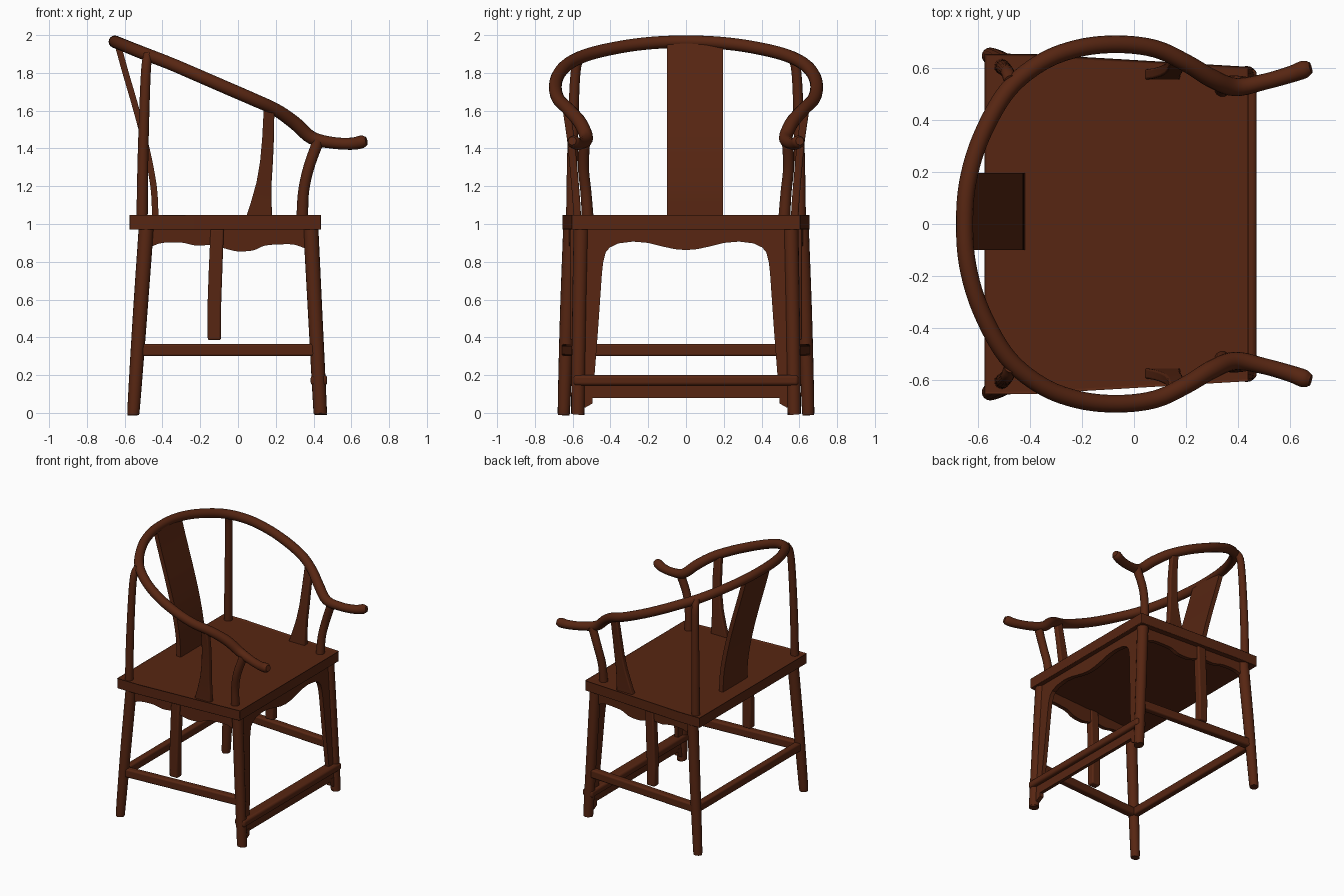
import bpy, bmesh, math
from mathutils import Vector

if "Cube" in bpy.data.objects:
    bpy.data.objects.remove(bpy.data.objects["Cube"])

wood = bpy.data.materials.new("red brown wood")
wood.diffuse_color = (0.095, 0.019, 0.006, 1)
wood.use_nodes = True
wood.node_tree.nodes["Principled BSDF"].inputs["Base Color"].default_value = wood.diffuse_color


def finish(name, bm, bevel=0):
    bmesh.ops.recalc_face_normals(bm, faces=bm.faces)
    me = bpy.data.meshes.new(name)
    bm.to_mesh(me)
    bm.free()
    me.materials.append(wood)
    ob = bpy.data.objects.new(name, me)
    bpy.context.collection.objects.link(ob)
    me.shade_smooth()
    me.set_sharp_from_angle(angle=math.radians(35))
    if bevel:
        m = ob.modifiers.new("bevel", 'BEVEL')
        m.width, m.segments, m.limit_method = bevel, 3, 'ANGLE'
    return ob


def spline(pts, n):
    """Catmull-Rom samples through the points."""
    p = [Vector(q) for q in pts]
    p = [2 * p[0] - p[1]] + p + [2 * p[-1] - p[-2]]
    out = []
    for i in range(1, len(p) - 2):
        a, b, c, d = p[i - 1:i + 3]
        for k in range(n):
            t = k / n
            out.append(0.5 * (2 * b + (c - a) * t + (2 * a - 5 * b + 4 * c - d) * t * t
                              + (3 * b - a - 3 * c + d) * t ** 3))
    return out + [p[-2]]


def tube(name, pts, n=5, sides=16):
    """Round bar through (x, y, z, radius) points."""
    s = spline(pts, n)
    bm = bmesh.new()
    rings = []
    for i, q in enumerate(s):
        d = (s[min(i + 1, len(s) - 1)] - s[max(i - 1, 0)]).to_3d().normalized()
        ref = Vector((0, 0, 1)) if abs(d.z) < 0.8 else Vector((0, 1, 0))
        u = d.cross(ref).normalized()
        v = d.cross(u)
        rings.append([bm.verts.new(q.to_3d() + q[3] * (u * math.cos(a) + v * math.sin(a)))
                      for a in (2 * math.pi * k / sides for k in range(sides))])
    for r0, r1 in zip(rings, rings[1:]):
        for k in range(sides):
            j = (k + 1) % sides
            bm.faces.new((r0[k], r0[j], r1[j], r1[k]))
    bm.faces.new(rings[0])
    bm.faces.new(rings[-1])
    return finish(name, bm)


def strip(name, sections, bevel=0):
    """Solid lofted through four-cornered sections."""
    bm = bmesh.new()
    rows = [[bm.verts.new(c) for c in sec] for sec in sections]
    for a, b in zip(rows, rows[1:]):
        for k in range(4):
            j = (k + 1) % 4
            bm.faces.new((a[k], a[j], b[j], b[k]))
    bm.faces.new(rows[0])
    bm.faces.new(rows[-1])
    return finish(name, bm, bevel)


# Horseshoe top rail ending in the two hand grips
half = [(-0.64, 0.16, 1.96, .033), (-0.59, 0.33, 1.94, .033), (-0.49, 0.51, 1.9, .034),
        (-0.36, 0.62, 1.85, .034), (-0.22, 0.675, 1.79, .034), (-0.07, 0.692, 1.725, .034),
        (0.08, 0.675, 1.66, .034), (0.2, 0.62, 1.605, .034), (0.3, 0.56, 1.535, .036),
        (0.39, 0.527, 1.457, .035), (0.5, 0.547, 1.43, .031), (0.6, 0.575, 1.425, .032),
        (0.655, 0.595, 1.435, .034), (0.68, 0.602, 1.44, .022)]
tube("top_rail", [(x, -y, z, r) for x, y, z, r in reversed(half)]
     + [(-0.652, 0, 1.965, .033)] + half, 5)

# Seat slab, wider at the back, with a shallow recessed panel
bm = bmesh.new()
plan = [(-0.575, -0.655), (-0.4, -0.655), (0.44, -0.605), (0.44, 0.605), (-0.4, 0.655), (-0.575, 0.655)]
lo = [bm.verts.new((x, y, 0.97)) for x, y in plan]
hi = [bm.verts.new((x, y, 1.048)) for x, y in plan]
bm.faces.new(lo)
top = bm.faces.new(hi)
for k in range(6):
    j = (k + 1) % 6
    bm.faces.new((lo[k], lo[j], hi[j], hi[k]))
bmesh.ops.inset_region(bm, faces=[top], thickness=0.12, depth=0)
bmesh.ops.inset_region(bm, faces=[top], thickness=0.006, depth=0)
for v in top.verts:
    v.co.z -= 0.008
finish("seat", bm, 0.018)

# Curved back splat
spine = spline([(-0.437, 1.03, 0), (-0.447, 1.2, 0), (-0.485, 1.4, 0), (-0.537, 1.6, 0),
                (-0.595, 1.8, 0), (-0.638, 1.955, 0)], 4)
strip("back_splat", [[(x - .017, -0.1, z), (x + .017, -0.1, z), (x + .017, 0.197, z),
                      (x - .017, 0.197, z)] for x, z, _ in spine])

for s, side in ((-1, "right"), (1, "left")):
    # Legs and rear posts
    tube(side + "_back_leg", [(-0.485, s * .61, .99, .04), (-0.52, s * .63, .5, .038),
                              (-0.552, s * .646, .03, .033), (-0.553, s * .647, 0.005, .027)])
    tube(side + "_front_leg", [(0.385, s * .555, .99, .04), (0.41, s * .565, .5, .038),
                               (0.434, s * .572, .03, .036), (0.435, s * .572, 0.015, .032)])
    tube(side + "_back_post", [(-0.508, s * .605, 1.03, .03), (-0.502, s * .6, 1.4, .028),
                               (-0.488, s * .585, 1.8, .026), (-0.475, s * .55, 1.9, .024)])
    # Bowed front arm post
    tube(side + "_arm_post", [(0.34, s * .52, 1.03, .031), (0.347, s * .53, 1.17, .029),
                              (0.375, s * .543, 1.3, .029), (0.425, s * .538, 1.44, .03)])
    # Tapered flat arm support
    strip(side + "_arm_support",
          [[(a, s * y - .02, z), (b, s * y - .02, z), (b, s * y + .02, z), (a, s * y + .02, z)]
           for a, b, y, z in ((.04, .18, .575, 1.03), (.07, .178, .58, 1.12), (.098, .178, .588, 1.22),
                              (.117, .185, .598, 1.33), (.128, .19, .61, 1.45), (.137, .193, .635, 1.62))],
          0.008)
    # Hanging strut in the middle of the side
    strip(side + "_side_strut",
          [[(a, s * .585 - .028, z), (b, s * .585 - .028, z), (b, s * .585 + .028, z), (a, s * .585 + .028, z)]
           for a, b, z in ((-.16, -.09, .385), (-.162, -.09, .55), (-.155, -.083, .75), (-.145, -.075, .975))],
          0.01)
    # Wavy side apron
    wave = spline([(-.46, .88, 0), (-.4, .9, 0), (-.3, .902, 0), (-.22, .885, 0), (-.14, .888, 0), (-.05, .865, 0),
                   (0, .855, 0), (.08, .86, 0), (.14, .885, 0), (.22, .892, 0), (.3, .89, 0), (.38, .86, 0)], 3)
    secs = []
    for x, z, _ in wave:
        y = s * (.605 - .055 * (x + .46) / .84)
        secs.append([(x, y - .015, z), (x, y + .015, z), (x, y + .015, .98), (x, y - .015, .98)])
    strip(side + "_side_apron", secs)
    # Side stretcher
    strip(side + "_side_stretcher",
          [[(x, s * y - .027, .3), (x, s * y + .027, .3), (x, s * y + .027, .365), (x, s * y - .027, .365)]
           for x, y in ((-.53, .632), (.415, .568))], 0.012)
    # Front apron bracket running down along the leg
    secs = []
    for yi, z in ((.4, .88), (.425, .85), (.438, .8), (.445, .74), (.465, .45), (.485, .19)):
        x = .385 + (1 - z) * .045
        secs.append([(x - .015, s * yi, z), (x + .018, s * yi, z), (x + .018, s * .56, z), (x - .015, s * .56, z)])
    strip(side + "_front_bracket", secs)
    # Small bracket at the foot
    strip(side + "_foot_bracket", [[(.415, s * .56, a), (.445, s * .56, a), (.445, s * y, b), (.415, s * y, b)]
                                   for a, b, y in ((.02, .03, .53), (.05, .05, .495), (.1, .1, .495))])

# Front apron with shaped lower edge
right_edge = [(.06, .867), (.13, .882), (.2, .9), (.28, .907), (.36, .897), (.405, .875), (.45, .84), (.55, .8)]
edge = [(-y, z) for y, z in reversed(right_edge)] + [(0, .862)] + right_edge
secs = []
for y, z in edge:
    z = .87 if abs(y) > .42 else z
    x = .385 + (1 - z) * .045
    secs.append([(x - .015, y, z), (x + .018, y, z), (.404, y, .98), (.371, y, .98)])
strip("front_apron", secs)


def bar(name, x0, x1, y, z0, z1, bevel=0):
    strip(name, [[(x0, v, z0), (x1, v, z0), (x1, v, z1), (x0, v, z1)] for v in (-y, y)], bevel)


# Back stretcher, footrest and the board beneath it
bar("back_stretcher", -.555, -.505, .635, .3, .365, 0.012)
bar("footrest", .385, .472, .595, .145, .2, 0.016)
bar("footrest_board", .417, .443, .56, .08, .16)
